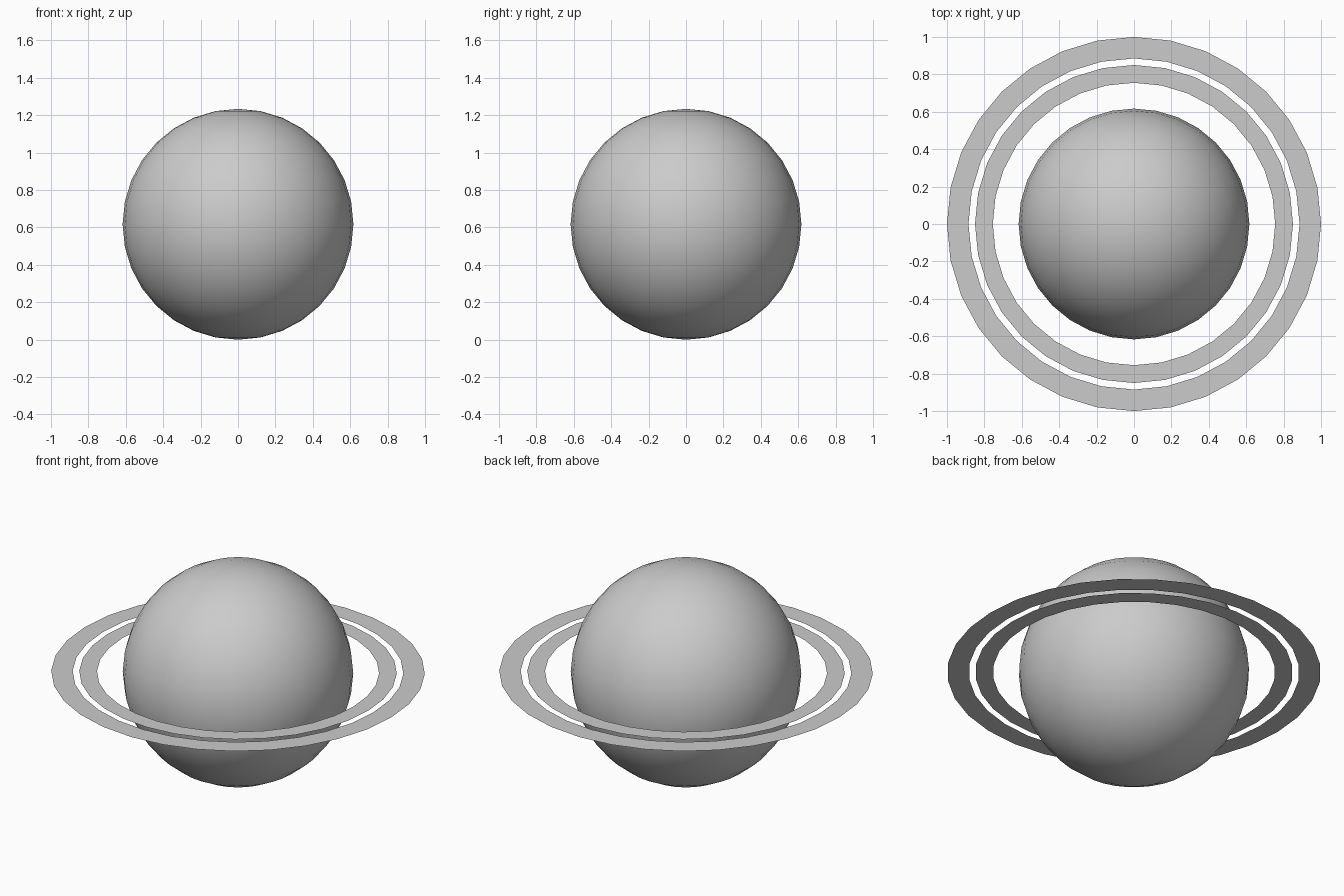
import bpy, bmesh, math

if "Cube" in bpy.data.objects:
    bpy.data.objects.remove(bpy.data.objects["Cube"])

SIDES = 32
R = 0.617   # planet radius, also its centre height

# Planet: smooth low-poly ball
bpy.ops.mesh.primitive_uv_sphere_add(segments=SIDES, ring_count=16, radius=R, location=(0, 0, R))
planet = bpy.context.object
planet.name = "planet"
bpy.ops.object.shade_smooth()


def flat_ring(name, inner, outer):
    """Paper-thin annulus around the planet's equator."""
    bm = bmesh.new()
    loops = []
    for r in (inner, outer):
        loops.append([bm.verts.new((r * math.cos(2 * math.pi * i / SIDES),
                                    r * math.sin(2 * math.pi * i / SIDES), 0))
                      for i in range(SIDES)])
    a, b = loops
    for i in range(SIDES):
        j = (i + 1) % SIDES
        bm.faces.new((a[i], b[i], b[j], a[j]))
    mesh = bpy.data.meshes.new(name)
    bm.to_mesh(mesh)
    bm.free()
    ob = bpy.data.objects.new(name, mesh)
    ob.location.z = R
    bpy.context.collection.objects.link(ob)


# Two concentric rings with a narrow gap
flat_ring("inner_ring", 0.755, 0.85)
flat_ring("outer_ring", 0.885, 1.0)
